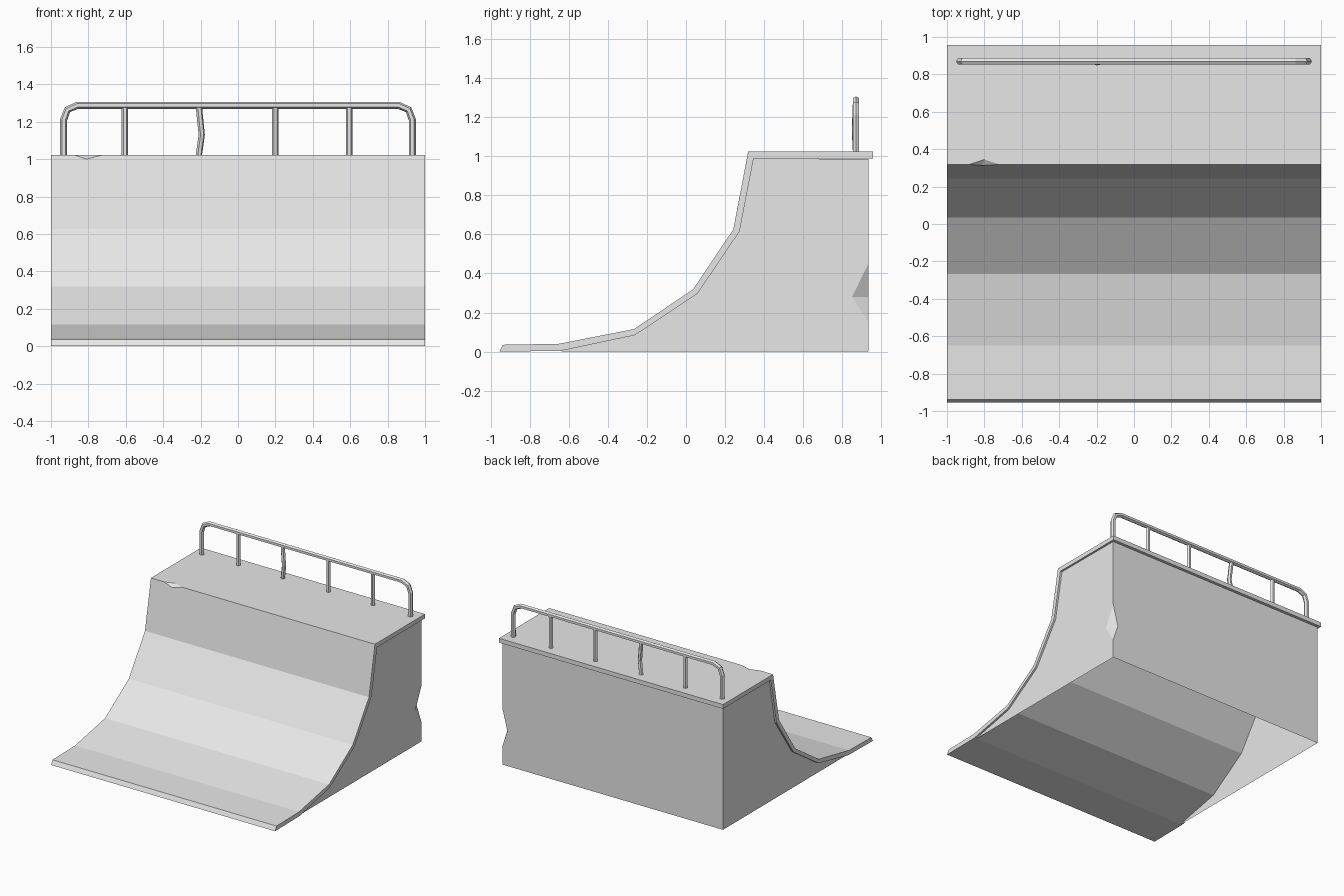
import bpy, bmesh

cube = bpy.data.objects.get("Cube")
if cube:
    bpy.data.objects.remove(cube)

grey = bpy.data.materials.new("light grey")
grey.use_nodes = True
COLOUR = (0.8, 0.8, 0.8, 1)
grey.diffuse_color = COLOUR
grey.node_tree.nodes["Principled BSDF"].inputs["Base Color"].default_value = COLOUR


def add_object(name, data):
    data.materials.clear()
    data.materials.append(grey)
    ob = bpy.data.objects.new(name, data)
    bpy.context.collection.objects.link(ob)
    return ob


def finish(name, bm):
    bmesh.ops.recalc_face_normals(bm, faces=bm.faces)
    mesh = bpy.data.meshes.new(name)
    bm.to_mesh(mesh)
    bm.free()
    return add_object(name, mesh)


# Side profile as (y, z): upper surface front to back, then underside back to front
upper = [(-0.955, 0), (-0.937, 0.035), (-0.65, 0.04), (-0.267, 0.115),
         (0.036, 0.318), (0.242, 0.625), (0.318, 1.023), (0.956, 1.023)]
under = [(0.956, 0.988), (0.346, 0.988), (0.274, 0.615), (0.059, 0.297),
         (-0.262, 0.084), (-0.64, 0.004), (-0.94, 0)]
LIP = 6  # index of the deck's front edge in the profile

# Riding surface and deck: one extruded sheet with a chipped lip
bm = bmesh.new()
profile = upper + under
left, right = [[bm.verts.new((x, y, z)) for y, z in profile] for x in (1, -1)]
bm.faces.new(left)
bm.faces.new(right[::-1])
chip_l, chip_r, chip_low, chip_back = [bm.verts.new(p) for p in (
    (-0.72, 0.318, 1.023), (-0.88, 0.318, 1.023),
    (-0.81, 0.3135, 1.0), (-0.8, 0.345, 1.023))]
for i in range(len(profile)):
    j = (i + 1) % len(profile)
    loop = [left[i], left[j], right[j], right[i]]
    if j == LIP:
        loop[2:2] = [chip_l, chip_low, chip_r]
    elif i == LIP:
        loop += [chip_r, chip_back, chip_l]
    bm.faces.new(loop)
bm.faces.new((chip_l, chip_low, chip_back))
bm.faces.new((chip_r, chip_back, chip_low))
finish("ramp_surface", bm)

# Hollow base: side walls and back wall, with a notch knocked out of one corner
bm = bmesh.new()
W, BACK = 0.985, 0.935
wall = [(BACK, 0), (BACK, 0.986)] + under[1:6] + [(-0.63, 0)]
side_l, side_r = [[bm.verts.new((x, y, z)) for y, z in wall] for x in (W, -W)]
low, high, side_in, back_in = [bm.verts.new(p) for p in (
    (W, BACK, 0.15), (W, BACK, 0.455), (W, 0.85, 0.28), (0.94, BACK, 0.28))]
bm.faces.new([side_l[0], low, side_in, high] + side_l[1:])
bm.faces.new(side_r[::-1])
bm.faces.new((side_l[0], side_r[0], side_r[1], side_l[1], high, back_in, low))
bm.faces.new((high, side_in, back_in))
bm.faces.new((low, back_in, side_in))
finish("base_walls", bm)


# Six-sided tube along a path
def tube(name, points, radius):
    curve = bpy.data.curves.new(name, 'CURVE')
    curve.dimensions = '3D'
    curve.bevel_depth = radius
    curve.bevel_resolution = 1
    curve.use_fill_caps = True
    spline = curve.splines.new('POLY')
    spline.points.add(len(points) - 1)
    for point, co in zip(spline.points, points):
        point.co = (*co, 1)
    spline.use_smooth = False
    temp = bpy.data.objects.new(name, curve)
    bpy.context.collection.objects.link(temp)
    graph = bpy.context.evaluated_depsgraph_get()
    mesh = bpy.data.meshes.new_from_object(temp.evaluated_get(graph))
    bpy.data.objects.remove(temp)
    bpy.data.curves.remove(curve)
    for poly in mesh.polygons:
        poly.use_smooth = False
    return add_object(name, mesh)


# Handrail: hoop with angled corners
RAIL_Y, DECK, TOP = 0.87, 1.015, 1.287
bend = [(0.932, DECK), (0.932, 1.21), (0.912, 1.264), (0.86, TOP)]
hoop = [(-x, RAIL_Y, z) for x, z in bend] + [(x, RAIL_Y, z) for x, z in bend[::-1]]
tube("handrail", hoop, 0.019)

# Rail posts, one of them bent
for n, x in enumerate((-0.605, -0.21, 0.2, 0.595)):
    path = [(x, RAIL_Y, DECK), (x, RAIL_Y, TOP)]
    if n == 1:
        path.insert(1, (x + 0.016, RAIL_Y - 0.006, 1.13))
    tube(f"rail_post_{n + 1}", path, 0.017)
